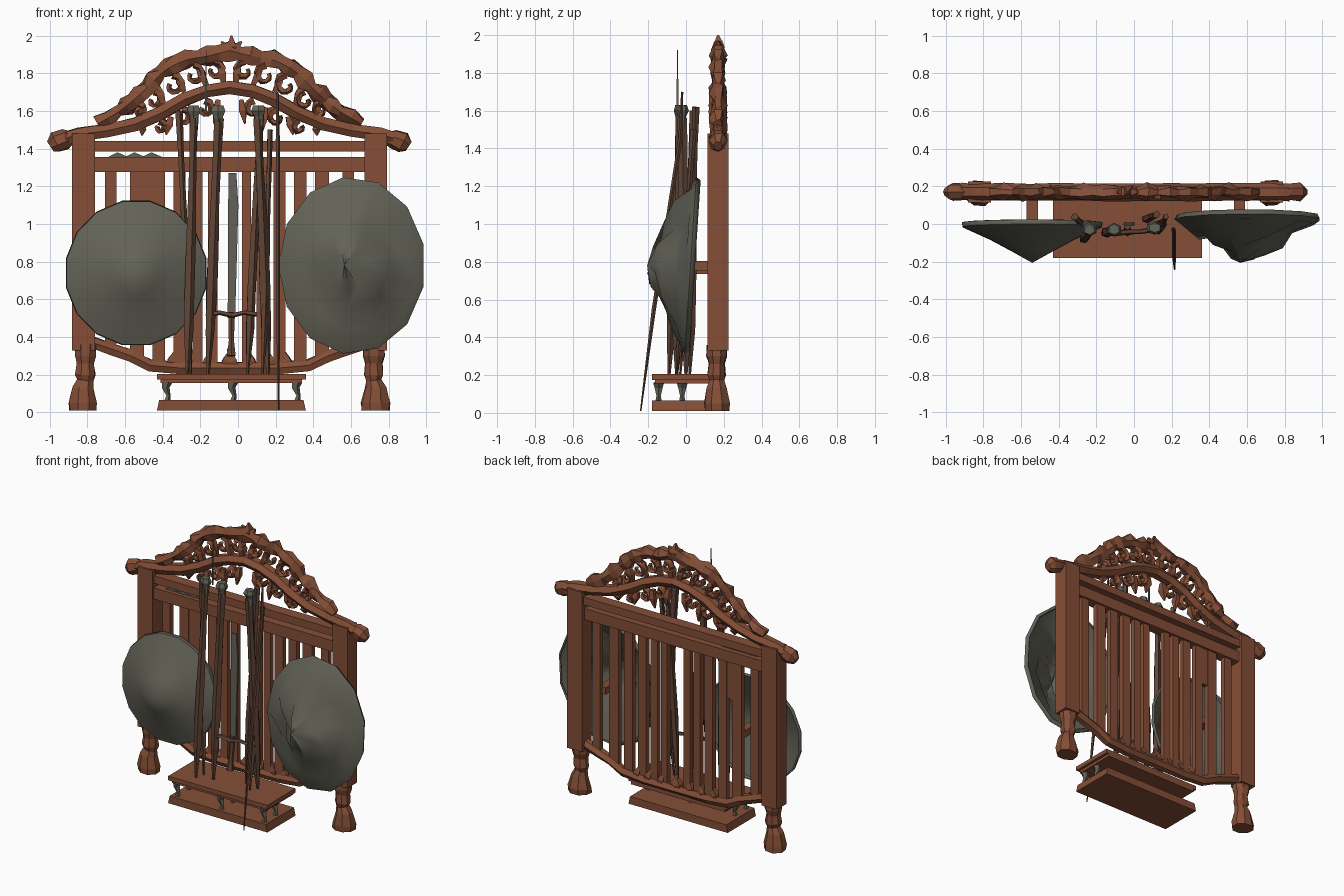
import bpy, bmesh, math, random
from mathutils import Vector

if "Cube" in bpy.data.objects:
    bpy.data.objects.remove(bpy.data.objects["Cube"])

random.seed(4)
C = -0.045  # centre line of the frame


def mat(name, rgb):
    m = bpy.data.materials.new(name)
    m.diffuse_color = (*rgb, 1)
    m.use_nodes = True
    m.node_tree.nodes["Principled BSDF"].inputs["Base Color"].default_value = m.diffuse_color
    return m


WOOD = mat("red brown wood", (0.232, 0.077, 0.038))
DARK = mat("dark pole wood", (0.115, 0.058, 0.036))
STEEL = mat("grey steel", (0.125, 0.122, 0.095))


def finish(name, bm, m, smooth=0):
    bmesh.ops.recalc_face_normals(bm, faces=bm.faces)
    me = bpy.data.meshes.new(name)
    bm.to_mesh(me)
    bm.free()
    me.materials.append(m)
    ob = bpy.data.objects.new(name, me)
    bpy.context.collection.objects.link(ob)
    if smooth:
        bpy.context.view_layer.objects.active = ob
        ob.select_set(True)
        bpy.ops.object.shade_smooth_by_angle(angle=math.radians(smooth))
        ob.select_set(False)
    return ob


def add_box(bm, x0, x1, y0, y1, z0, z1):
    vs = bmesh.ops.create_cube(bm, size=1)["verts"]
    for v in vs:
        v.co = Vector(((x0 + x1) / 2 + v.co.x * (x1 - x0), (y0 + y1) / 2 + v.co.y * (y1 - y0),
                       (z0 + z1) / 2 + v.co.z * (z1 - z0)))


def add_tube(bm, pts, radii, sides=6, depth=1.0, jitter=0.0):
    """Loft along pts; depth scales the section towards y."""
    pts = [Vector(p) for p in pts]
    rings = []
    for i, p in enumerate(pts):
        t = (pts[min(i + 1, len(pts) - 1)] - pts[max(i - 1, 0)]).normalized()
        u = t.cross(Vector((0, 1, 0))).normalized()
        w = t.cross(u)
        r = radii[i] if isinstance(radii, (list, tuple)) else radii
        ring = []
        for k in range(sides):
            a = 2 * math.pi * (k + 0.5) / sides
            f = r * (1 + random.uniform(-jitter, jitter))
            ring.append(bm.verts.new(p + u * math.cos(a) * f + w * math.sin(a) * f * depth))
        rings.append(ring)
    for a, b in zip(rings, rings[1:]):
        for k in range(sides):
            j = (k + 1) % sides
            bm.faces.new((a[k], a[j], b[j], b[k]))
    bm.faces.new(rings[0][::-1])
    bm.faces.new(rings[-1])


def resample(pts, n):
    out = []
    for i in range(n + 1):
        t = i / n * (len(pts) - 1)
        k = min(int(t), len(pts) - 2)
        out.append(Vector(pts[k]).lerp(Vector(pts[k + 1]), t - k))
    return out


def mirrored(half, y):
    """Half profile (offset, z) from the centre outwards -> whole path."""
    left = [(C - o, y, z) for o, z in reversed(half)]
    return left + [(C + o, y, z) for o, z in half if o > 0]


# ---- posts and turned feet
for s, side in ((-1, "left"), (1, "right")):
    x = C + s * 0.775
    bm = bmesh.new()
    add_box(bm, x - 0.06, x + 0.06, 0.115, 0.225, 0.33, 1.48)
    finish(side + "_post", bm, WOOD)
    bm = bmesh.new()
    prof = [(0.01, 0.078), (0.05, 0.08), (0.13, 0.06), (0.17, 0.045), (0.2, 0.056),
            (0.26, 0.05), (0.3, 0.062), (0.36, 0.063)]
    add_tube(bm, [(x - s * 0.01 * (z > 0.15), 0.162, z) for z, r in prof], [r for z, r in prof], 8, 0.9, 0.08)
    finish(side + "_foot", bm, WOOD)

# ---- cross rails
bm = bmesh.new()
add_box(bm, C - 0.72, C + 0.72, 0.13, 0.21, 1.385, 1.44)
add_box(bm, C - 0.72, C + 0.72, 0.125, 0.2, 1.275, 1.355)
finish("cross_rails", bm, WOOD)

# ---- slats
bm = bmesh.new()
for s in (-1, 1):
    for o, w in ((0.09, 0.05), (0.17, 0.055), (0.265, 0.065), (0.375, 0.065), (0.49, 0.075), (0.63, 0.06)):
        lo = 0.25 + 0.25 * max(0, o - 0.35)
        add_box(bm, C + s * o - w / 2, C + s * o + w / 2, 0.15, 0.185, lo, 1.3)
add_box(bm, -0.57, -0.4, 0.155, 0.18, 1.0, 1.3)
finish("slats", bm, WOOD)

# ---- curved bottom rail
bm = bmesh.new()
add_tube(bm, mirrored([(0, 0.235), (0.25, 0.235), (0.42, 0.25), (0.52, 0.3), (0.62, 0.335), (0.74, 0.375)], 0.17),
         0.035, 6, 1.0, 0.12)
finish("bottom_rail", bm, WOOD)

# ---- crest: main moulding with scroll ends, then the outer arch
inner = [(0, 1.725), (0.12, 1.705), (0.24, 1.66), (0.36, 1.59), (0.5, 1.53), (0.65, 1.495),
         (0.8, 1.475), (0.87, 1.455)]
outer = [(0, 1.92), (0.12, 1.89), (0.24, 1.87), (0.34, 1.82), (0.42, 1.74), (0.5, 1.665), (0.58, 1.6), (0.7, 1.53)]
bm = bmesh.new()
add_tube(bm, mirrored(inner, 0.17), 0.04, 6, 1.15, 0.1)
for s in (-1, 1):  # rolled scroll ends
    add_tube(bm, [(C + s * o, 0.17, z) for o, z in ((0.84, 1.455), (0.87, 1.45), (0.92, 1.43), (0.95, 1.41))],
             [0.035, 0.055, 0.058, 0.03], 7, 0.8, 0.12)
finish("crest_moulding", bm, WOOD)
bm = bmesh.new()
n = 30
add_tube(bm, resample(mirrored(outer, 0.17), n), [0.05 if i % 2 else 0.04 for i in range(n + 1)], 6, 0.75, 0.4)
finish("crest_outer_arch", bm, WOOD)


def add_scroll(bm, x, z, r, start, s):
    pts, rad = [], []
    for i in range(9):
        a = start + s * i * 0.65
        q = r * (1 - 0.08 * i)
        pts.append((x + q * math.cos(a), 0.17, z + q * math.sin(a)))
        rad.append(0.022 - 0.0012 * i)
    add_tube(bm, pts, rad, 5, 1.5, 0.3)


def add_leaf(bm, x, z, length, ang, w=0.028):
    d = Vector((math.cos(ang), 0, math.sin(ang))) * length
    p = Vector((x, 0.17, z))
    add_tube(bm, [p, p + d * 0.45, p + d], [w * 0.6, w, 0.006], 4, 1.2, 0.2)


# ---- carved scrolls and leaves
bm = bmesh.new()
for s in (-1, 1):
    for o, z, r in ((0.08, 1.815, 0.05), (0.19, 1.79, 0.055), (0.3, 1.735, 0.055), (0.4, 1.655, 0.045),
                    (0.48, 1.6, 0.035), (0.13, 1.61, 0.045), (0.25, 1.565, 0.045), (0.37, 1.515, 0.035)):
        add_scroll(bm, C + s * o, z, r, math.pi / 2, s)
    for o, z, n, a in ((0.03, 1.74, 0.13, 1.4), (0.12, 1.73, 0.13, 1.1), (0.24, 1.7, 0.13, 1.2),
                       (0.35, 1.63, 0.13, 1.3), (0.45, 1.57, 0.1, 1.2), (0.06, 1.66, 0.13, -1.4),
                       (0.19, 1.62, 0.13, -1.7), (0.31, 1.57, 0.1, -1.3), (0.46, 1.53, 0.06, -1.5)):
        add_leaf(bm, C + s * o, z, n, a if s > 0 else math.pi - a)
    add_leaf(bm, -0.035, 1.91, 0.08, math.pi / 2 - s * 0.75)
add_leaf(bm, -0.035, 1.89, 0.11, math.pi / 2, 0.035)
finish("crest_carving", bm, WOOD)

# ---- carved leaves along the foot of the slats
bm = bmesh.new()
for s in (-1, 1):
    for o in (0.04, 0.14, 0.24, 0.33):
        add_leaf(bm, C + s * o, 0.22, 0.13, math.pi / 2 + s * 0.4)
finish("bottom_carving", bm, WOOD)

# ---- pole stand: base, tray and small metal legs
bm = bmesh.new()
add_box(bm, -0.43, 0.36, -0.18, 0.14, 0.01, 0.065)
for v in bm.verts:
    if v.co.z > 0.05:
        v.co.x = C + (v.co.x - C) * 0.97
finish("stand_base", bm, WOOD)
bm = bmesh.new()
add_box(bm, -0.41, 0.34, -0.165, 0.14, 0.155, 0.175)
add_box(bm, -0.43, 0.36, -0.18, 0.14, 0.175, 0.205)
finish("stand_tray", bm, WOOD)
bm = bmesh.new()
for x in (-0.38, -0.03, 0.31):
    for y in (-0.145, -0.02):
        add_tube(bm, [(x, y, 0.05), (x + 0.01, y, 0.09), (x - 0.005, y, 0.13), (x, y, 0.16)],
                 [0.02, 0.012, 0.022, 0.03], 5)
finish("stand_legs", bm, STEEL)

# ---- shield brackets
bm = bmesh.new()
for x, z in ((-0.54, 0.76), (0.56, 0.78)):
    add_box(bm, x - 0.03, x + 0.03, 0.02, 0.16, z - 0.025, z + 0.025)
finish("shield_brackets", bm, WOOD)


# ---- shields: thin dished shells, leaning back
def shield(name, cx, cz, rx, rz, y0, tilt, prof, sides, bump, smooth):
    bm = bmesh.new()
    rings = []
    for f, dy in prof:
        ring = []
        for k in range(sides):
            a = 2 * math.pi * (k + 0.5) / sides
            b = bump if f < 0.9 else 0
            g = f * (1 + random.uniform(-b, b) * 3)
            x, z = math.cos(a) * g * rx, math.sin(a) * g * rz
            y = y0 + dy + tilt * z + random.uniform(-b, b)
            ring.append(bm.verts.new((cx + x, max(y, -0.195), cz + z)))
        rings.append(ring)
    tip = bm.verts.new((cx - 0.04 * (bump > 0), -0.2, cz))
    for a, b in zip(rings, rings[1:]):
        for k in range(sides):
            j = (k + 1) % sides
            bm.faces.new((a[k], a[j], b[j], b[k]))
    for k in range(sides):
        bm.faces.new((rings[-1][k], rings[-1][(k + 1) % sides], tip))
    ob = finish(name, bm, STEEL, smooth)
    so = ob.modifiers.new("thickness", "SOLIDIFY")
    so.thickness, so.offset = 0.012, 0


shield("left_shield", -0.54, 0.74, 0.375, 0.385, -0.002, 0.04,
       [(1, 0.01), (0.99, -0.01), (0.6, -0.075), (0.3, -0.135)], 16, 0, 40)
shield("right_shield", 0.605, 0.78, 0.385, 0.465, 0.04, 0.065,
       [(0.97, 0.005), (1, -0.015), (0.92, -0.035), (0.7, -0.08), (0.48, -0.125), (0.25, -0.205)], 13, 0.042, 55)

# ---- poles: top x, top y, bottom x, bottom y, radius, top z
poles = [(-0.315, 0.04, -0.25, -0.03, 0.02, 1.6), (-0.235, -0.03, -0.27, -0.09, 0.026, 1.56),
         (-0.105, -0.03, -0.16, -0.05, 0.028, 1.56), (0.105, -0.02, 0.16, 0.0, 0.029, 1.56),
         (0.12, 0.05, 0.05, 0.02, 0.022, 1.62), (0.17, 0.04, 0.13, -0.05, 0.017, 1.5)]
for i, (x1, y1, x0, y0, r, z1) in enumerate(poles):
    bm = bmesh.new()
    p = resample([(x0, y0, 0.2), (x1, y1, z1)], 6)
    add_tube(bm, p, [r * 0.3, r, r * 1.1, r, r * 0.9, r * 0.8, r], 5, 1, 0.15)
    finish(f"pole_{i + 1}", bm, DARK)
bm = bmesh.new()
for x, y in ((-0.235, -0.03), (-0.105, -0.03), (0.11, -0.02)):
    add_tube(bm, [(x, y, 1.52), (x, y, 1.57), (x, y, 1.6), (x, y, 1.63)], [0.022, 0.026, 0.042, 0.03], 6, 0.9, 0.15)
finish("pole_caps", bm, STEEL)

# ---- thin leaning spear and a fine tip
bm = bmesh.new()
add_tube(bm, [(0.215, -0.24, 0.01), (0.212, -0.17, 0.55), (0.21, -0.03, 1.45), (0.21, -0.02, 1.7)],
         [0.004, 0.012, 0.012, 0.006], 5)
finish("leaning_spear", bm, DARK)
bm = bmesh.new()
add_tube(bm, [(-0.17, -0.045, 1.6), (-0.17, -0.045, 1.75), (-0.168, -0.045, 1.92)], [0.006, 0.006, 0.002], 4)
finish("fine_tip", bm, STEEL)

# ---- sword between the poles, and blade points behind the rail
bm = bmesh.new()
add_tube(bm, [(-0.03, 0.0, 1.27), (-0.025, 0.0, 1.1), (-0.035, 0.0, 0.5)], [0.03, 0.038, 0.028], 4, 0.3)
finish("sword_blade", bm, STEEL)
bm = bmesh.new()
for x in (-0.64, -0.55, -0.46):
    add_tube(bm, [(x - 0.05, 0.16, 1.35), (x, 0.16, 1.365), (x + 0.06, 0.16, 1.35)], [0.006, 0.022, 0.006], 4, 0.5)
finish("blade_points", bm, STEEL)
bm = bmesh.new()
add_tube(bm, [(-0.17, -0.05, 0.51), (-0.1, -0.05, 0.53), (-0.03, -0.04, 0.515), (0.03, -0.04, 0.53),
              (0.1, -0.03, 0.52)], 0.014, 5, 1, 0.2)
add_tube(bm, [(-0.035, -0.01, 0.53), (-0.035, -0.03, 0.38), (-0.035, -0.04, 0.3)], [0.02, 0.016, 0.026], 6)
finish("sword_hilt", bm, DARK)
